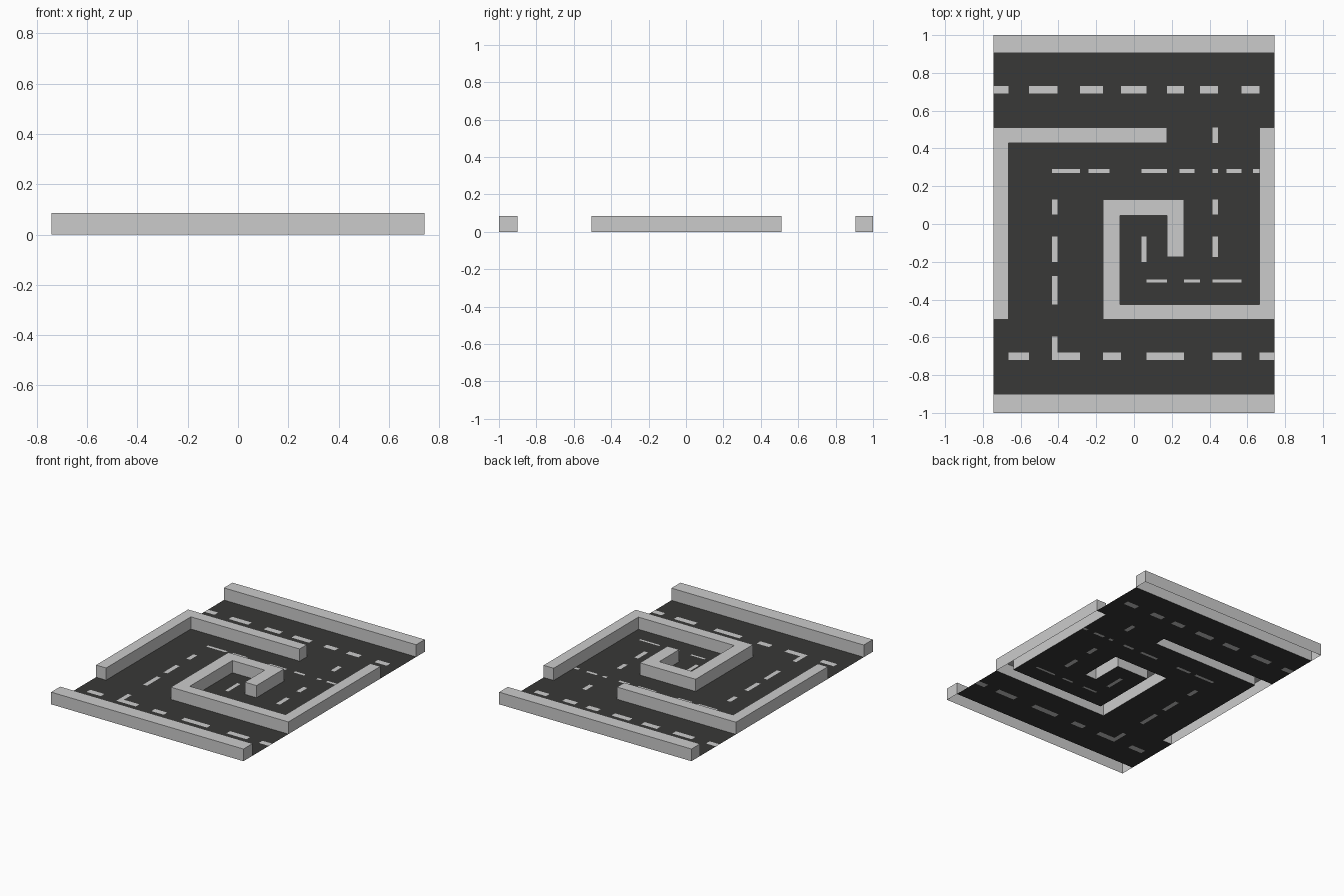
import bpy, bmesh

if "Cube" in bpy.data.objects:
    bpy.data.objects.remove(bpy.data.objects["Cube"])

H = 0.085          # wall height
W = 0.7425         # half width of the board

# Wall footprints as outlines (counter-clockwise)
WALLS = {
    "back_wall": [(-W, 0.905), (W, 0.905), (W, 1), (-W, 1)],
    "front_wall": [(-W, -1), (W, -1), (W, -0.9), (-W, -0.9)],
    "left_corner_wall": [(-W, -0.505), (-0.665, -0.505), (-0.665, 0.43),
                         (0.175, 0.43), (0.175, 0.51), (-W, 0.51)],
    "spiral_wall": [(-0.165, -0.505), (W, -0.505), (W, 0.51), (0.665, 0.51),
                    (0.665, -0.425), (-0.075, -0.425), (-0.075, 0.045),
                    (0.175, 0.045), (0.175, -0.175), (0.265, -0.175),
                    (0.265, 0.13), (-0.165, 0.13)],
}

# Lane dashes: (low, high) band across the lane, then spans along it
ROWS = [
    ((0.69, 0.73), [(-W, -0.665), (-0.555, -0.405), (-0.285, -0.165), (-0.07, 0.065),
                    (0.175, 0.265), (0.35, 0.445), (0.57, 0.665)]),
    ((-0.72, -0.68), [(-0.665, -0.555), (-0.435, -0.285), (-0.165, -0.07),
                      (0.065, 0.265), (0.415, 0.57), (0.665, W)]),
    ((0.27, 0.29), [(-0.435, -0.285), (-0.24, -0.13), (0.04, 0.175), (0.24, 0.32),
                    (0.415, 0.445), (0.49, 0.57), (0.63, 0.665)]),
    ((-0.31, -0.295), [(0.065, 0.175), (0.265, 0.35), (0.415, 0.57)]),
]
COLUMNS = [
    ((-0.435, -0.405), [(-0.68, -0.595), (-0.425, -0.275), (-0.2, -0.065), (0.05, 0.13)]),
    ((0.415, 0.445), [(-0.175, -0.065), (0.05, 0.13), (0.43, 0.51)]),
    ((0.04, 0.065), [(-0.2, -0.065)]),
]
DASHES = [(a, b, lo, hi) for (lo, hi), spans in ROWS for a, b in spans]
DASHES += [(lo, hi, a, b) for (lo, hi), spans in COLUMNS for a, b in spans]


def finish(bm, name, mat=None):
    me = bpy.data.meshes.new(name)
    bm.to_mesh(me)
    bm.free()
    ob = bpy.data.objects.new(name, me)
    bpy.context.collection.objects.link(ob)
    if mat:
        me.materials.append(mat)
    return ob


def wall(name, outline):
    """Hollow wall: sides and top, open underneath."""
    bm = bmesh.new()
    low = [bm.verts.new((x, y, 0)) for x, y in outline]
    top = [bm.verts.new((x, y, H)) for x, y in outline]
    bm.faces.new(top)
    for i in range(len(low)):
        j = (i + 1) % len(low)
        bm.faces.new((low[i], low[j], top[j], top[i]))
    finish(bm, name)


def inside(x, y, poly):
    hit = False
    for (x0, y0), (x1, y1) in zip(poly, poly[1:] + poly[:1]):
        if (y0 > y) != (y1 > y) and x < x0 + (y - y0) * (x1 - x0) / (y1 - y0):
            hit = not hit
    return hit


def flat(name, keep, mat=None):
    """Ground-level surface made of the layout cells whose centre passes keep."""
    bm = bmesh.new()
    for x0, x1 in zip(xs, xs[1:]):
        for y0, y1 in zip(ys, ys[1:]):
            if keep((x0 + x1) / 2, (y0 + y1) / 2):
                bm.faces.new([bm.verts.new((x, y, 0)) for x, y in
                              ((x0, y0), (x1, y0), (x1, y1), (x0, y1))])
    bmesh.ops.remove_doubles(bm, verts=bm.verts, dist=1e-5)
    bmesh.ops.dissolve_limit(bm, angle_limit=0.01, verts=bm.verts, edges=bm.edges)
    finish(bm, name, mat)


# Layout grid lines shared by road and dashes
points = [p for o in WALLS.values() for p in o]
xs = sorted({p[0] for p in points} | {v for d in DASHES for v in d[:2]})
ys = sorted({p[1] for p in points} | {v for d in DASHES for v in d[2:]})


def is_wall(x, y):
    return any(inside(x, y, o) for o in WALLS.values())


def is_dash(x, y):
    return any(a < x < b and c < y < d for a, b, c, d in DASHES)


asphalt = bpy.data.materials.new("asphalt")
asphalt.diffuse_color = (0.04, 0.04, 0.038, 1)
asphalt.use_nodes = True
asphalt.node_tree.nodes["Principled BSDF"].inputs["Base Color"].default_value = asphalt.diffuse_color

# Walls
for name, outline in WALLS.items():
    wall(name, outline)

# Road surface with the lane dashes inlaid flush
flat("road_surface", lambda x, y: not is_wall(x, y) and not is_dash(x, y), asphalt)
flat("lane_dashes", lambda x, y: not is_wall(x, y) and is_dash(x, y))
